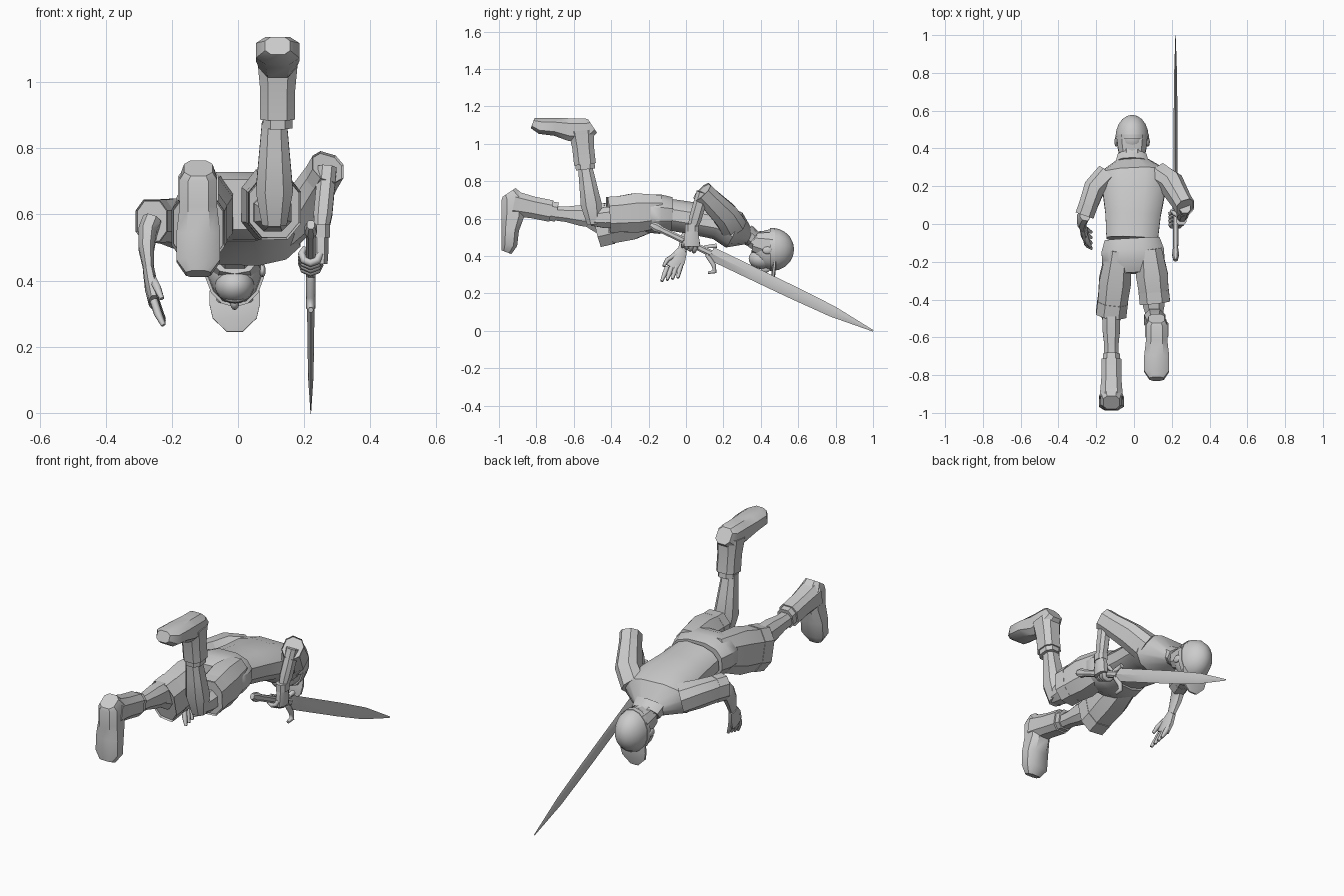
import bpy, bmesh, math
from mathutils import Vector

cube = bpy.data.objects.get("Cube")
if cube:
    bpy.data.objects.remove(cube, do_unlink=True)

grey = bpy.data.materials.new("plain_grey")
grey.use_nodes = True
tone = (0.6, 0.6, 0.6, 1)
grey.diffuse_color = tone
grey.node_tree.nodes["Principled BSDF"].inputs["Base Color"].default_value = tone


def select_only(obj):
    bpy.ops.object.select_all(action='DESELECT')
    obj.select_set(True)
    bpy.context.view_layer.objects.active = obj


def finish(name, bm):
    """Turn a bmesh into a shaded grey object."""
    bmesh.ops.recalc_face_normals(bm, faces=bm.faces[:])
    mesh = bpy.data.meshes.new(name)
    bm.to_mesh(mesh)
    bm.free()
    obj = bpy.data.objects.new(name, mesh)
    bpy.context.collection.objects.link(obj)
    mesh.materials.append(grey)
    select_only(obj)
    bpy.ops.object.shade_smooth_by_angle(angle=math.radians(35))


def loft(name, rings, sides=8, square=0.8, hollow=False):
    """Skin rings of (centre, half width, half depth) set square to their path."""
    bm = bmesh.new()
    loops = []
    for i, (centre, width, depth) in enumerate(rings):
        along = (rings[min(i + 1, len(rings) - 1)][0] - rings[max(i - 1, 0)][0]).normalized()
        side = Vector((1, 0, 0))
        side = (side - along * side.dot(along)).normalized()
        up = along.cross(side)
        loop = []
        for k in range(sides):
            turn = math.tau * (k + (0.5 if sides > 4 else 0)) / sides
            c, s = math.cos(turn), math.sin(turn)
            c = math.copysign(abs(c) ** square, c)
            s = math.copysign(abs(s) ** square, s)
            loop.append(bm.verts.new(centre + side * c * width + up * s * depth))
        loops.append(loop)
    for a, b in zip(loops, loops[1:]):
        for k in range(sides):
            j = (k + 1) % sides
            bm.faces.new((a[k], a[j], b[j], b[k]))
    bm.faces.new(loops[0])
    end = bm.faces.new(loops[-1])
    if hollow:
        bmesh.ops.recalc_face_normals(bm, faces=bm.faces[:])
        bmesh.ops.inset_region(bm, faces=[end], thickness=0.008, depth=0)
        bmesh.ops.translate(bm, verts=end.verts[:], vec=-0.03 * end.normal)
    finish(name, bm)


def limb(name, path, widths, ratio=(1, 1), cuff=0, **style):
    """Loft with half widths spread evenly along a path; depth = width * ratio.
    A cuff is a turned-up hem of that length at the far end."""
    path = [Vector(p) for p in path]
    rings = []
    for i, width in enumerate(widths):
        t = i / (len(widths) - 1)
        step = t * (len(path) - 1)
        k = min(int(step), len(path) - 2)
        depth = width * (ratio[0] + (ratio[1] - ratio[0]) * t)
        rings.append((path[k].lerp(path[k + 1], step - k), width, depth))
    loft(name, rings, **style)
    if cuff:
        end, width, depth = rings[-1]
        back = (path[-2] - end).normalized() * cuff
        loft(name + "_cuff", [(end + back * s, width * 1.07, depth * 1.07) for s in (0.9, -0.1)], hollow=True)


def tube(name, points, radius):
    """Finger-like tube with a tapered tip."""
    curve = bpy.data.curves.new(name, 'CURVE')
    curve.dimensions = '3D'
    curve.bevel_depth = radius
    curve.bevel_resolution = 1
    curve.use_fill_caps = True
    spline = curve.splines.new('POLY')
    spline.points.add(len(points) - 1)
    for p, co in zip(spline.points, points):
        p.co = (*co, 1)
    spline.points[-1].radius = 0.6
    curve.materials.append(grey)
    obj = bpy.data.objects.new(name, curve)
    bpy.context.collection.objects.link(obj)
    select_only(obj)
    bpy.ops.object.convert(target='MESH')


def ball(name, centre, radii, half=False):
    """Scaled sphere with its pole along y; half keeps only the far side."""
    bm = bmesh.new()
    bmesh.ops.create_uvsphere(bm, u_segments=14, v_segments=10, radius=1)
    if half:
        cut = bmesh.ops.bisect_plane(bm, geom=bm.verts[:] + bm.edges[:] + bm.faces[:],
                                     plane_co=(0, 0, 0), plane_no=(0, 0, 1), clear_inner=True)
        rim = [e for e in cut["geom_cut"] if isinstance(e, bmesh.types.BMEdge)]
        bmesh.ops.contextual_create(bm, geom=rim)
    for v in bm.verts:
        x, y, z = v.co
        v.co = Vector((x * radii[0], z * radii[1], -y * radii[2])) + Vector(centre)
    finish(name, bm)


# Shirt, collar, neck and the seat of the shorts
waist, nape = (-.01, -.08, .62), (-.01, .34, .5)
limb("shirt", [waist, (0, .17, .58), nape], [.14, .15, .17, .2, .08], (.62, .5), sides=12)
limb("collar", [(-.01, .32, .52), (-.01, .36, .49)], [.09, .08], (.6, .6), sides=10)
limb("neck", [nape, (-.01, .42, .46)], [.06, .07], (.8, .9))
limb("shorts_seat", [waist, (0, -.26, .63)], [.15, .17, .17, .13], (.65, .6), sides=12)

# Shorts legs with turned-up hems
limb("left_shorts_leg", [(.08, -.13, .64), (.11, -.41, .62)], [.07, .09, .08], (1.3, 1.2), .06)
limb("right_shorts_leg", [(-.08, -.13, .64), (-.12, -.47, .56)], [.07, .09, .08], (1.3, 1.4), .07)

# Bare legs, bent at the knee
limb("left_thigh", [(.1, -.36, .61), (.11, -.51, .6)], [.06, .06, .04])
limb("left_shin", [(.11, -.49, .57), (.11, -.54, .88)], [.04, .06, .05, .04])
limb("right_thigh", [(-.12, -.4, .58), (-.12, -.54, .61)], [.06, .06, .04], (1.3, 1.2))
limb("right_shin", [(-.12, -.48, .61), (-.12, -.72, .63)], [.05, .05, .04, .04], (1.3, 1))


def boot(name, ankle, shaft, toe, sole):
    """Shoe from heel to toe, with a cuffed shaft reaching back along the shin."""
    ankle, shaft, toe, sole = map(Vector, (ankle, shaft, toe, sole))
    limb(name + "_shaft", [ankle, ankle + shaft], [.065, .056, .056], (1.1, 1.1), square=.7)
    limb(name + "_cuff", [ankle + shaft * .9, ankle + shaft * 1.15], [.048, .048], (1.15, 1.15))
    profile = [(-.06, .09, .045), (-.03, .13, .06), (.06, .13, .06), (.14, .1, .07), (.22, .09, .07), (.26, .06, .04)]
    loft(name + "_foot", [(ankle + toe * t + sole * (.07 - h / 2), w, h / 2) for t, h, w in profile], square=.7)


boot("left_boot", (.12, -.56, 1.07), (0, .02, -.18), (0, -1, 0), (0, 0, 1))
boot("right_boot", (-.12, -.92, .68), (0, .2, -.04), (0, 0, -1), (0, -1, 0))

# Left arm: elbow raised, hand closed on the sword grip
elbow, wrist = (.27, .09, .74), (.25, .03, .53)
limb("left_sleeve", [(.13, .25, .56), (.2, .21, .62), elbow], [.07, .065, .05], (1.1, 1.15), .06)
limb("left_forearm", [elbow, wrist], [.03, .03, .03, .02], (1.2, 1.2))
limb("left_wristband", [(.25, .03, .57), wrist], [.03, .03], (1.3, 1.3))
limb("left_palm", [wrist, (.25, .03, .45)], [.025, .025, .022], (1.5, 2))

# Right arm: reaching down with an open hand
elbow, wrist = (-.26, .05, .58), (-.27, -.02, .43)
limb("right_sleeve", [(-.14, .25, .56), (-.21, .19, .58), elbow], [.07, .06, .05], (1.1, 1.3), .06)
limb("right_forearm", [elbow, (-.28, .02, .53), wrist], [.03, .03, .025, .016], (1.3, 1.6))
limb("right_palm", [wrist, (-.255, -.07, .335)], [.018, .02, .015], (1.6, 3))


def fan(name, start, reach, spread):
    """Slightly curled fingers side by side."""
    start, reach, spread = Vector(start), Vector(reach), Vector(spread)
    for i in range(4):
        knuckle = start + spread * i
        middle = knuckle + (reach + spread * i * .1) / 2 - Vector((.003, 0, 0))
        tube(name, [knuckle, middle, knuckle + reach + spread * i * .15], .013)


fan("right_finger", (-.255, -.1, .34), (.03, -.03, -.075), (0, .025, .005))
tube("right_thumb", [(-.26, -.05, .41), (-.245, -.1, .38), (-.23, -.12, .345)], .013)

# Sword: everything is placed along one line from pommel to tip
tip = Vector((.22, 1, 0))
axis = Vector((0, .9, -.43)).normalized()
across = Vector((0, .43, .9)).normalized()


def on_sword(back, off=0):
    """Point a distance back from the tip and off the centre line."""
    return tip - axis * back + across * off


limb("blade", [on_sword(.96), on_sword(0)], [.012, .011, .01, .008, .001], (3, 4), sides=4, square=1)
limb("grip", [on_sword(1.3), on_sword(.96)], [.015, .016], (1.2, 1.2))
limb("pommel", [on_sword(1.32), on_sword(1.25)], [.012, .02, .014], (1.3, 1.3))
tube("guard", [on_sword(b, o) for b, o in ((.95, .05), (1, .02), (.97, -.02), (.92, -.05), (.9, -.08), (.93, -.1))], .014)
for i in range(4):
    centre = on_sword(1.08 + (i - 1.5) * .022)
    curl = [-.8 * k for k in range(6)]
    tube("left_finger", [centre + Vector((math.cos(a), 0, 0)) * .028 + across * math.sin(a) * .03 for a in curl], .012)
tube("left_thumb", [(.245, .04, .5), (.215, .055, .495), (.195, .07, .465)], .012)

# Head facing down, with hair at the nape and a peaked cap
ball("head", (-.01, .455, .435), (.083, .1, .108))
limb("nape_hair", [(-.01, .36, .475), (-.01, .46, .455)], [.07, .08, .085], (.8, 1), sides=10)
ball("jaw", (-.01, .405, .385), (.06, .07, .055))
ball("nose", (-.01, .425, .333), (.014, .026, .022))
ball("mouth", (-.01, .375, .345), (.028, .012, .012))
for side in (-1, 1):
    ball("ear", (-.01 + side * .084, .435, .43), (.01, .026, .02))
    ball("brow", (-.01 + side * .03, .465, .343), (.026, .012, .014))
ball("cap", (-.01, .46, .435), (.09, .118, .115), half=True)
limb("cap_band", [(-.01, .45, .435), (-.01, .475, .435)], [.091, .091], (1.27, 1.27), sides=14, square=1)
limb("cap_peak", [(-.01, .475, .37), (-.01, .46, .245)], [.08, .08, .07, .025], (.1, .2), square=.6)
